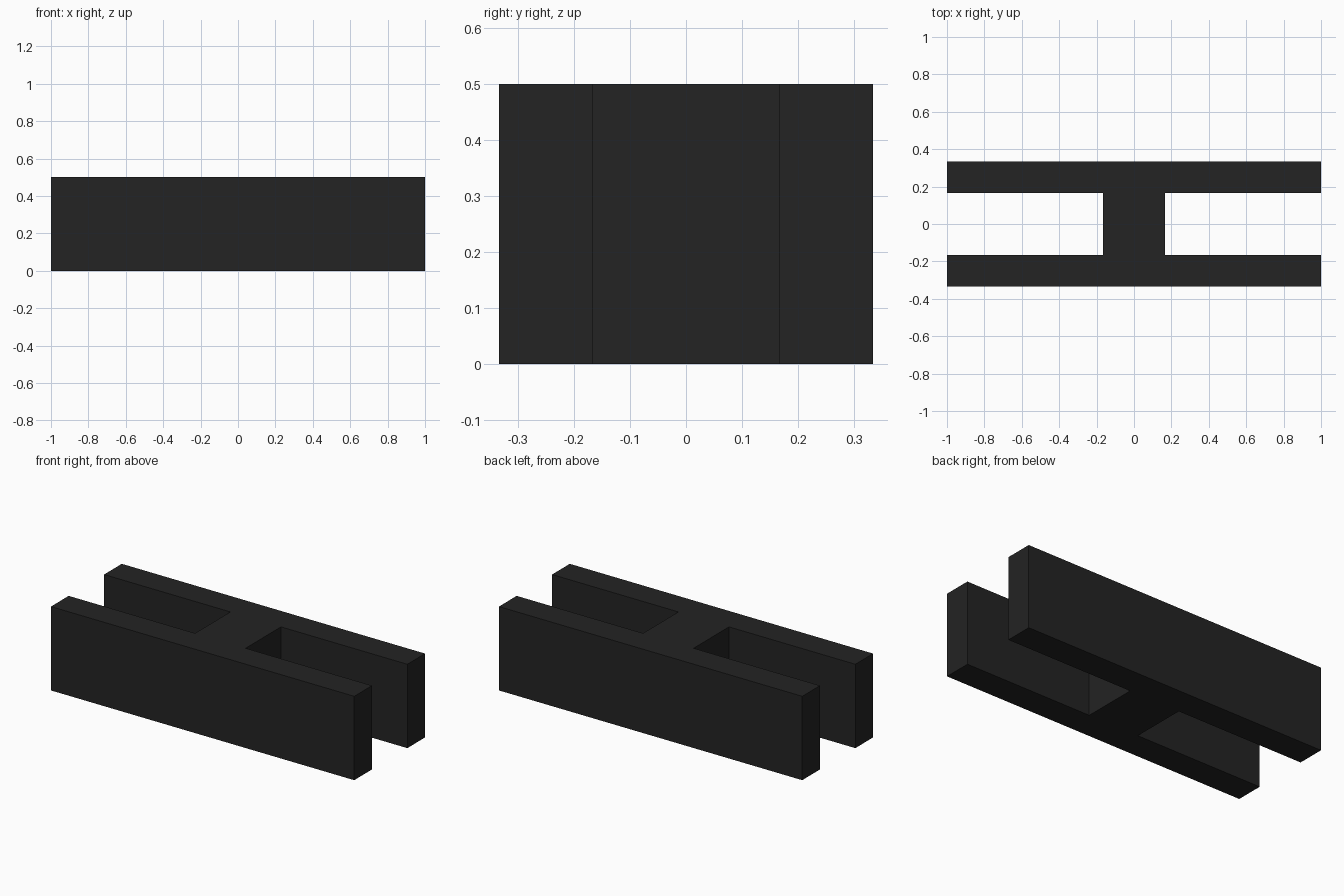
import bpy
import bmesh

cube = bpy.data.objects.get("Cube")
if cube:
    bpy.data.objects.remove(cube, do_unlink=True)

# Matte black material
COLOR = (0.017, 0.017, 0.017, 1.0)
black = bpy.data.materials.new("matte_black")
black.diffuse_color = COLOR
black.use_nodes = True
bsdf = black.node_tree.nodes["Principled BSDF"]
bsdf.inputs["Base Color"].default_value = COLOR
bsdf.inputs["Roughness"].default_value = 0.8

LENGTH, DEPTH, HEIGHT = 2.0, 2 / 3, 0.5
FLANGE = 1 / 6    # thickness of each long wall
WEB = 1 / 3       # width of the central bridge

# H-shaped plan: one quarter, mirrored around the outline
x, y = LENGTH / 2, DEPTH / 2
wx, wy = WEB / 2, y - FLANGE
quarter = [(x, y), (x, wy), (wx, wy)]
right = quarter + [(px, -py) for px, py in reversed(quarter)]
outline = right + [(-px, py) for px, py in reversed(right)]

# Extrude the plan into a solid beam
bm = bmesh.new()
base = bm.faces.new([bm.verts.new((px, py, 0)) for px, py in outline])
result = bmesh.ops.extrude_face_region(bm, geom=[base], use_keep_orig=True)
top = [v for v in result["geom"] if isinstance(v, bmesh.types.BMVert)]
bmesh.ops.translate(bm, vec=(0, 0, HEIGHT), verts=top)
bmesh.ops.recalc_face_normals(bm, faces=bm.faces)

mesh = bpy.data.meshes.new("h_beam")
bm.to_mesh(mesh)
bm.free()
mesh.materials.append(black)
beam = bpy.data.objects.new("h_beam", mesh)
bpy.context.collection.objects.link(beam)
